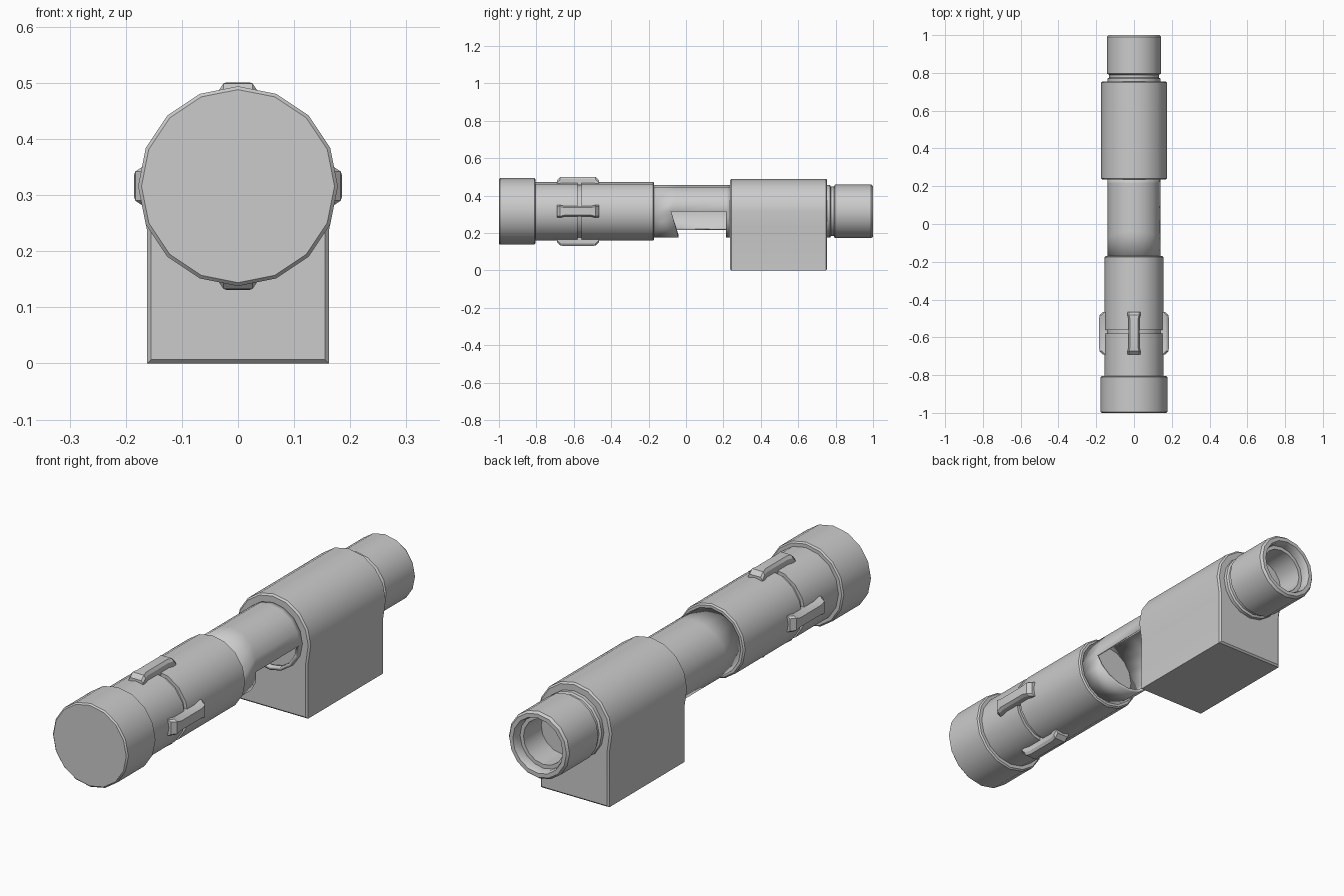
import bpy, bmesh, math

if "Cube" in bpy.data.objects:
    bpy.data.objects.remove(bpy.data.objects["Cube"])

CZ = 0.316   # height of the long axis
N = 16       # sides of every round part


def finish(name, bm, angle=30):
    bmesh.ops.recalc_face_normals(bm, faces=bm.faces)
    mesh = bpy.data.meshes.new(name)
    bm.to_mesh(mesh)
    bm.free()
    ob = bpy.data.objects.new(name, mesh)
    bpy.context.collection.objects.link(ob)
    bpy.ops.object.select_all(action='DESELECT')
    bpy.context.view_layer.objects.active = ob
    ob.select_set(True)
    bpy.ops.object.shade_smooth_by_angle(angle=math.radians(angle))
    return ob


def loft(bm, rings):
    """Bridge closed rings of points and cap both ends."""
    vs = [[bm.verts.new(p) for p in r] for r in rings]
    n = len(vs[0])
    for a, b in zip(vs, vs[1:]):
        for i in range(n):
            j = (i + 1) % n
            bm.faces.new((a[i], a[j], b[j], b[i]))
    bm.faces.new(vs[0][::-1])
    bm.faces.new(vs[-1])


def ring(y, r):
    return [(r * math.cos(math.tau * i / N), y, CZ + r * math.sin(math.tau * i / N))
            for i in range(N)]


def lathe(name, profile):
    bm = bmesh.new()
    loft(bm, [ring(y, r) for y, r in profile])
    return finish(name, bm)


# Round end cap
lathe("end_cap", [(-1, .172), (-.994, .178), (-.811, .178), (-.805, .172)])

# Main barrel with the seam groove
lathe("barrel", [(-.81, .157), (-.58, .157), (-.58, .143), (-.56, .143),
                 (-.56, .157), (-.176, .157), (-.17, .151)])

# Neck, rear collar and stepped bore
lathe("rear_collar", [(.75, .141), (.77, .141), (.775, .132), (.79, .132), (.796, .143),
                      (.99, .143), (1, .135), (1, .118), (.985, .112), (.96, .112),
                      (.96, .096), (.84, .096)])

# Thin tube with a window open from the right side round to the lower left
bm = bmesh.new()
rows = []
for k in range(4):
    row = []
    for i in range(N):
        a = math.tau * i / N
        y = (-.172, -.08 + .04 * abs(math.sin(a)), .215, .24)[k]
        row.append(bm.verts.new((.14 * math.cos(a), y, CZ + .14 * math.sin(a))))
    rows.append(row)
for k in range(3):
    for i in range(N):
        if k == 1 and i >= 10:
            continue
        j = (i + 1) % N
        bm.faces.new((rows[k][i], rows[k][j], rows[k + 1][j], rows[k + 1][i]))
bmesh.ops.recalc_face_normals(bm, faces=bm.faces)
# offset the wall inwards, whichever way the normals came out
f = bm.faces[0]
c = f.calc_center_median()
outward = f.normal.x * c.x + f.normal.z * (c.z - CZ) > 0
tube = finish("window_tube", bm)
mod = tube.modifiers.new("wall", 'SOLIDIFY')
mod.thickness = .014
mod.offset = -1 if outward else 1


# Mounting block: flat base with a rounded top
def block_ring(y, d):
    r = .174 - d
    pts = [(.162 - d, y, d), (.162 - d, y, .235)]
    pts += [(r * math.cos(math.pi * i / 8), y, CZ + r * math.sin(math.pi * i / 8))
            for i in range(9)]
    pts += [(-.162 + d, y, .235), (-.162 + d, y, d)]
    return pts


bm = bmesh.new()
loft(bm, [block_ring(.235, .007), block_ring(.242, 0),
          block_ring(.748, 0), block_ring(.755, .007)])
finish("mounting_block", bm)

# Four clips across the seam, wider at both ends
stations = [(-.112, .034, .166), (-.095, .034, .183), (-.07, .028, .185)]
stations += [(-y, w, h) for y, w, h in reversed(stations)]
for name, a in (("right", 0), ("top", 90), ("left", 180), ("bottom", 270)):
    ca, sa = math.cos(math.radians(a)), math.sin(math.radians(a))
    rings = []
    for y, w, h in stations:
        sec = [(-w, .14), (-w, h - .012), (-w + .008, h),
               (w - .008, h), (w, h - .012), (w, .14)]
        rings.append([(r * ca - s * sa, -.578 + y, CZ + r * sa + s * ca) for s, r in sec])
    bm = bmesh.new()
    loft(bm, rings)
    finish(name + "_clip", bm)
